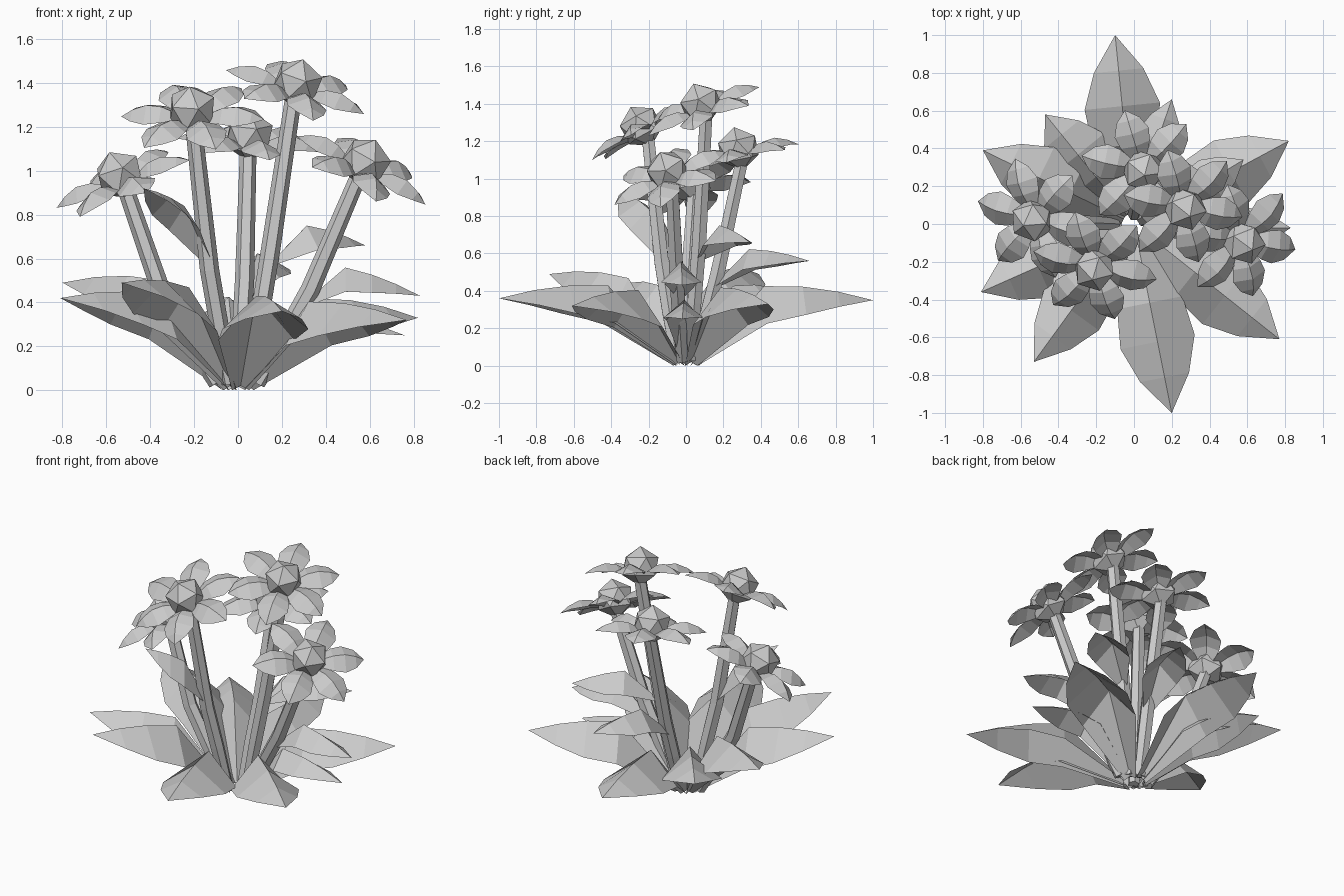
import bpy, bmesh, math
from mathutils import Vector, Matrix

cube = bpy.data.objects.get("Cube")
if cube:
    bpy.data.objects.remove(cube, do_unlink=True)

grey = bpy.data.materials.new("light grey")
grey.use_nodes = True
COLOUR = (0.6, 0.6, 0.6, 1)
grey.diffuse_color = COLOUR
grey.node_tree.nodes["Principled BSDF"].inputs["Base Color"].default_value = COLOUR

UP = Vector((0, 0, 1))
# Blade cross-sections: position along, width, midrib lift, side sag
LEAF = ((0, 0.2, 0, 0.1), (0.38, 0.88, 1, 1), (0.6, 1, 0.73, 0.75), (0.8, 0.66, 0.4, 0.4))
PETAL = ((0, 0.4, 0, 0.3), (0.3, 0.85, 0.8, 0.8), (0.55, 1, 1, 1), (0.8, 0.68, 0.6, 0.5))


def finish(bm, name):
    mesh = bpy.data.meshes.new(name)
    bm.to_mesh(mesh)
    bm.free()
    mesh.materials.append(grey)
    obj = bpy.data.objects.new(name, mesh)
    bpy.context.collection.objects.link(obj)


def blade(bm, root, tip, width, arch, droop, rows=LEAF, up=UP):
    """Pointed leaf or petal with a raised midrib and drooping sides."""
    root, tip = Vector(root), Vector(tip)
    side = (tip - root).cross(up).normalized()
    strips = []
    for t, w, lift, sag in rows:
        mid = root.lerp(tip, t) + up * arch * lift
        edge = side * width * w
        drop = up * droop * sag
        strips.append([bm.verts.new(p) for p in (mid - edge - drop, mid, mid + edge - drop)])
    for a, b in zip(strips, strips[1:]):
        for i in (0, 1):
            bm.faces.new((a[i], b[i], b[i + 1], a[i + 1]))
    point = bm.verts.new(tip)
    for i in (0, 1):
        bm.faces.new((strips[-1][i], point, strips[-1][i + 1]))


def tube(bm, path, radii, sides=6):
    """Faceted tube along a path, one radius per point."""
    rings = []
    for i, p in enumerate(path):
        d = path[min(i + 1, len(path) - 1)] - path[max(i - 1, 0)]
        turn = UP.rotation_difference(d)
        rings.append([bm.verts.new(p + turn @ Vector((
            radii[i] * math.cos(k * math.tau / sides),
            radii[i] * math.sin(k * math.tau / sides), 0))) for k in range(sides)])
    for a, b in zip(rings, rings[1:]):
        for k in range(sides):
            n = (k + 1) % sides
            bm.faces.new((a[k], a[n], b[n], b[k]))
    bm.faces.new(rings[0][::-1])
    bm.faces.new(rings[-1])


# Flowers: head centre, facing axis, stem midpoint, stem foot
flowers = {
    "left": ((-0.54, 0.02, 0.98), (-0.44, -0.28, 1), (-0.35, 0.01, 0.45), (-0.1, 0, 0.03)),
    "front": ((-0.21, -0.24, 1.28), (-0.1, -0.54, 1), (-0.13, -0.13, 0.55), (-0.04, -0.05, 0.03)),
    "back": ((0.05, 0.28, 1.16), (0.05, -0.2, 1), (0.03, 0.17, 0.5), (0, 0.05, 0.03)),
    "tall": ((0.27, 0.08, 1.4), (0.25, -0.37, 1), (0.15, 0.07, 0.65), (0.05, 0.02, 0.03)),
    "right": ((0.58, -0.1, 1.04), (0.47, -0.37, 1), (0.33, -0.05, 0.46), (0.09, -0.02, 0.03)),
}
for name, (head, axis, mid, foot) in flowers.items():
    head, axis, mid, foot = Vector(head), Vector(axis).normalized(), Vector(mid), Vector(foot)

    # Stem
    bm = bmesh.new()
    tube(bm, [foot, foot.lerp(mid, 0.5), mid, head - axis * 0.08], [0.034, 0.043, 0.044, 0.038])
    finish(bm, name + "_stem")

    # Faceted centre
    bm = bmesh.new()
    turn = UP.rotation_difference(axis).to_matrix().to_4x4()
    bmesh.ops.create_icosphere(bm, subdivisions=1, radius=0.118, matrix=Matrix.Translation(head) @ turn)
    finish(bm, name + "_flower_centre")

    # Ring of six petals
    bm = bmesh.new()
    for k in range(6):
        a = math.radians(47 + 60 * k)
        out = turn.to_3x3() @ Vector((math.cos(a), math.sin(a), 0))
        blade(bm, head + out * 0.06 - axis * 0.03, head + out * 0.335 - axis * 0.045,
              0.094, 0.055, 0.05, PETAL, axis)
    finish(bm, name + "_petals")

# Broad ground leaves: tip, half width, arch
ground_leaves = [
    ((0.2, -1, 0.36), 0.2, 0.28), ((-0.1, 1, 0.35), 0.2, 0.28),
    ((0.82, 0.44, 0.33), 0.19, 0.28), ((0.77, -0.61, 0.32), 0.19, 0.27),
    ((-0.53, -0.73, 0.49), 0.18, 0.27), ((-0.81, -0.36, 0.42), 0.18, 0.26),
    ((-0.8, 0.39, 0.49), 0.18, 0.3), ((-0.47, 0.58, 0.38), 0.18, 0.27),
]
bm = bmesh.new()
for tip, width, arch in ground_leaves:
    out = Vector((tip[0], tip[1], 0)).normalized()
    blade(bm, out * 0.06 + UP * 0.02, tip, width, arch, 0.2)
finish(bm, "ground_leaves")

# Smaller leaves, mostly growing from the stems: root, tip, half width, arch
small_leaves = [
    ((0.06, 0, 0.03), (0.76, -0.02, 0.25), 0.11, 0.24),
    ((0.15, 0.08, 0.58), (0.58, 0.34, 0.66), 0.12, 0.14),
    ((0.28, -0.03, 0.38), (0.83, -0.02, 0.43), 0.11, 0.16),
    ((0.02, 0.14, 0.42), (0.2, 0.66, 0.56), 0.12, 0.15),
    ((-0.13, -0.12, 0.58), (-0.43, -0.33, 0.92), 0.14, 0.13),
]
bm = bmesh.new()
for root, tip, width, arch in small_leaves:
    blade(bm, root, tip, width, arch, 0.11)
finish(bm, "small_leaves")
